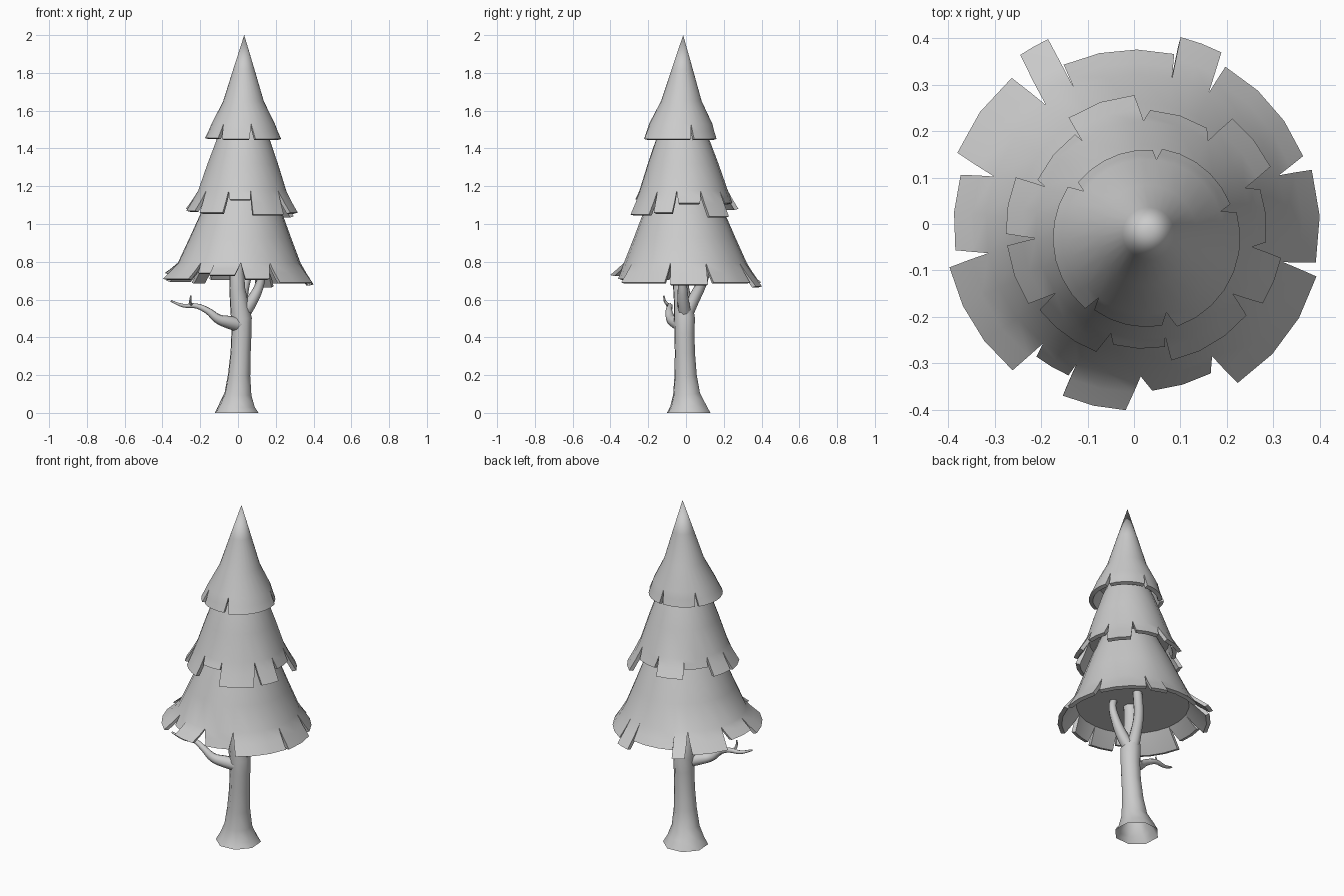
import bpy, bmesh
from math import cos, sin, radians
from mathutils import Vector

if "Cube" in bpy.data.objects:
    bpy.data.objects.remove(bpy.data.objects["Cube"])


def smooth(ob, angle=40):
    bpy.ops.object.select_all(action='DESELECT')
    ob.select_set(True)
    bpy.context.view_layer.objects.active = ob
    bpy.ops.object.shade_smooth_by_angle(angle=radians(angle))


def tier(name, top, base, profile, flaps, thick=0.022):
    """Closed cone of foliage with thick separate flaps hanging below the notch line.
    flaps: (start angle, end angle, tip radius, tip z)"""
    bm = bmesh.new()
    top, base = Vector(top), Vector(base)
    z_top = profile[0][1]
    z_low = min(f[3] for f in flaps)
    notch_r, notch_z = profile[-1]
    n = len(flaps)

    def point(a, r, z):
        c = top.lerp(base, (z_top - z) / (z_top - z_low))
        return bm.verts.new((c.x + r * cos(radians(a)), c.y + r * sin(radians(a)), z))

    for i, (a0, a1, tip_r, tip_z) in enumerate(flaps):
        prev_end = flaps[i - 1][1] - (360 if i == 0 else 0)
        next_start = flaps[(i + 1) % n][0] + (360 if i == n - 1 else 0)
        root0, root1 = (prev_end + a0) / 2, (a1 + next_start) / 2
        cols = max(2, round((a1 - a0) / 12))

        def row(s0, s1, r, z):
            return [point(s0 + (s1 - s0) * k / cols, r, z) for k in range(cols + 1)]

        def flap_row(t, inset, drop=0):
            r = notch_r + (tip_r - notch_r) * (t - 0.12 * t * (1 - t)) - inset
            z = notch_z + (tip_z - notch_z) * t - drop
            return row(root0 + (a0 - root0) * t, root1 + (a1 - root1) * t, r, z)

        outer = [flap_row(t, 0) for t in (0, 0.5, 1)]
        inner = [flap_row(t, thick, d) for t, d in ((0, 0), (0.5, 0.004), (1, 0.006))]
        cone = [row(root0, root1, r, z) for r, z in profile[:-1]]
        centre = row(root0, root1, 0, notch_z)
        rows = cone + outer + inner[::-1] + [centre]
        for up, lo in zip(rows, rows[1:]):
            for k in range(cols):
                bm.faces.new((up[k], lo[k], lo[k + 1], up[k + 1]))
        # side walls of the flap
        for j in (0, 1):
            o, p, q, s = outer[j], outer[j + 1], inner[j + 1], inner[j]
            bm.faces.new((o[0], s[0], q[0], p[0]))
            bm.faces.new((o[-1], p[-1], q[-1], s[-1]))
    bmesh.ops.remove_doubles(bm, verts=bm.verts, dist=0.0005)
    me = bpy.data.meshes.new(name)
    bm.to_mesh(me)
    bm.free()
    ob = bpy.data.objects.new(name, me)
    bpy.context.collection.objects.link(ob)
    smooth(ob)
    return ob


def limb(name, pts, kind='BEZIER', res=2, caps=True):
    """Tapered tube through (x, y, z, radius) points."""
    cu = bpy.data.curves.new(name, 'CURVE')
    cu.dimensions = '3D'
    cu.bevel_depth = 1.0
    cu.bevel_resolution = res
    cu.use_fill_caps = caps
    cu.resolution_u = 4
    sp = cu.splines.new(kind)
    items = sp.bezier_points if kind == 'BEZIER' else sp.points
    items.add(len(pts) - 1)
    for p, (x, y, z, r) in zip(items, pts):
        if kind == 'BEZIER':
            p.co = (x, y, z)
            p.handle_left_type = p.handle_right_type = 'AUTO'
        else:
            p.co = (x, y, z, 1)
        p.radius = r
    ob = bpy.data.objects.new(name, cu)
    bpy.context.collection.objects.link(ob)
    bpy.ops.object.select_all(action='DESELECT')
    ob.select_set(True)
    bpy.context.view_layer.objects.active = ob
    bpy.ops.object.convert(target='MESH')
    ob = bpy.context.view_layer.objects.active
    smooth(ob, 50)
    return ob


# Trunk with flared foot, open underneath
trunk = limb("trunk", [
    (-0.007, 0.014, 0.0, 0.122), (-0.005, 0.01, 0.04, 0.099), (0, 0.003, 0.10, 0.075),
    (0.006, -0.002, 0.2, 0.062), (0.014, -0.006, 0.32, 0.056), (0.018, -0.008, 0.42, 0.056),
    (0.018, -0.008, 0.5, 0.058), (0.006, -0.015, 0.58, 0.051), (-0.004, -0.026, 0.66, 0.044),
    (-0.006, -0.03, 0.74, 0.041), (0.0, -0.03, 0.81, 0.04)], kind='POLY', caps=False)
for v in trunk.data.vertices:
    if v.co.z < 0.02:
        v.co.z = 0.0

# Upper forks meeting the underside of the foliage
limb("side_fork", [(0.02, -0.005, 0.51, 0.036), (0.075, -0.015, 0.595, 0.031),
                   (0.115, -0.02, 0.68, 0.024), (0.125, -0.03, 0.75, 0.021),
                   (0.105, -0.04, 0.81, 0.019)])
limb("back_fork", [(0.012, -0.005, 0.51, 0.038), (0.02, 0.04, 0.60, 0.032),
                   (0.035, 0.08, 0.68, 0.028), (0.06, 0.105, 0.76, 0.027),
                   (0.075, 0.115, 0.81, 0.026)])

# Bare branch on the left with a twig
limb("bare_branch", [(0.015, -0.02, 0.465, 0.04), (-0.05, -0.055, 0.48, 0.034),
                     (-0.105, -0.08, 0.497, 0.026), (-0.16, -0.09, 0.54, 0.018),
                     (-0.22, -0.085, 0.566, 0.014), (-0.29, -0.095, 0.568, 0.010),
                     (-0.355, -0.11, 0.592, 0.005)])
limb("twig", [(-0.245, -0.087, 0.57, 0.009), (-0.252, -0.108, 0.585, 0.007),
              (-0.25, -0.118, 0.62, 0.004)], res=1)

# Bottom foliage tier
tier("lower_foliage", (0.025, -0.015), (0, 0),
     [(0.15, 1.2), (0.215, 1.06), (0.268, 0.93), (0.325, 0.795)],
     [(-12, 17, 0.40, 0.68), (22, 60, 0.392, 0.69), (63, 76, 0.415, 0.67),
      (77, 114, 0.377, 0.71), (115, 124, 0.44, 0.69), (130, 158, 0.412, 0.70),
      (164, 188, 0.392, 0.74), (193, 230, 0.41, 0.71), (233, 246, 0.355, 0.74),
      (247, 267, 0.40, 0.73), (276, 297, 0.36, 0.71), (303, 344, 0.408, 0.69)])

# Middle foliage tier
tier("middle_foliage", (0.03, -0.02), (0.02, -0.01),
     [(0.09, 1.56), (0.14, 1.45), (0.187, 1.32), (0.235, 1.175)],
     [(-6, 19, 0.265, 1.11), (26, 51, 0.305, 1.04), (58, 87, 0.257, 1.11),
      (94, 124, 0.289, 1.08), (126, 155, 0.253, 1.12), (158, 182, 0.297, 1.08),
      (187, 213, 0.296, 1.07), (218, 249, 0.284, 1.06), (255, 280, 0.257, 1.13),
      (282, 320, 0.29, 1.05), (328, 348, 0.303, 1.06)])

# Top foliage tier with pointed tip
tier("top_foliage", (0.033, -0.015), (0.027, -0.03),
     [(0, 2.0), (0.056, 1.82), (0.108, 1.65), (0.168, 1.53)],
     [(22, 80, 0.195, 1.45), (86, 141, 0.19, 1.45), (147, 229, 0.202, 1.455),
      (234, 280, 0.192, 1.45), (289, 376, 0.202, 1.45)])
